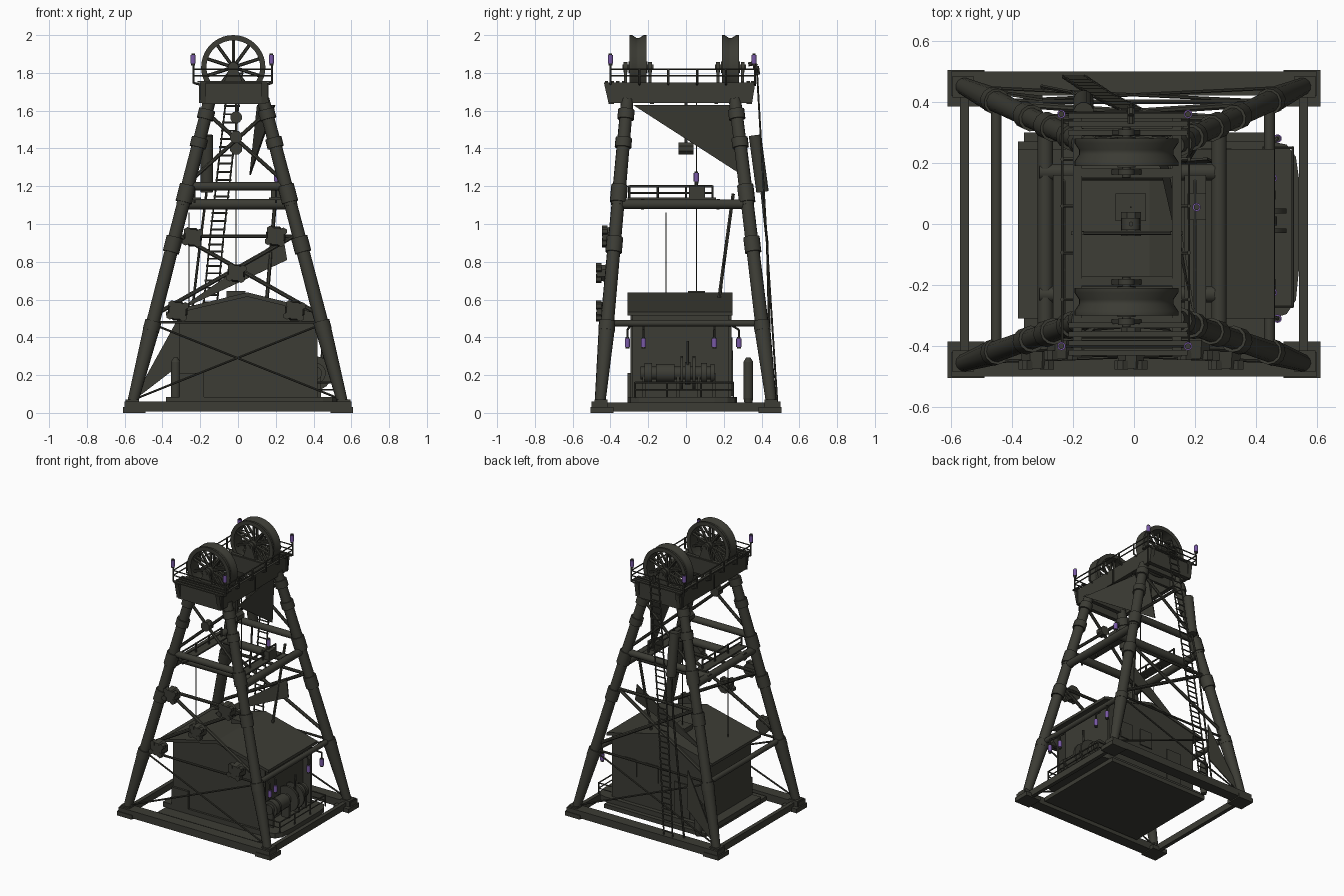
import bpy, bmesh, math
from mathutils import Vector

if "Cube" in bpy.data.objects:
    bpy.data.objects.remove(bpy.data.objects["Cube"])


def material(name, col):
    m = bpy.data.materials.new(name)
    m.diffuse_color = (*col, 1)
    m.use_nodes = True
    m.node_tree.nodes["Principled BSDF"].inputs["Base Color"].default_value = m.diffuse_color
    return m


IRON = material("dark olive iron", (0.045, 0.045, 0.035))
LAMP = material("violet lamp glass", (0.19, 0.10, 0.38))


def mesh(name, verts, faces, mat=IRON, smooth=False):
    me = bpy.data.meshes.new(name)
    me.from_pydata(verts, [], faces)
    bm = bmesh.new()
    bm.from_mesh(me)
    bmesh.ops.recalc_face_normals(bm, faces=bm.faces)
    bm.to_mesh(me)
    bm.free()
    me.materials.append(mat)
    ob = bpy.data.objects.new(name, me)
    bpy.context.collection.objects.link(ob)
    if smooth:
        bpy.ops.object.select_all(action='DESELECT')
        ob.select_set(True)
        bpy.context.view_layer.objects.active = ob
        bpy.ops.object.shade_smooth_by_angle(angle=math.radians(40))
    return ob


def box(name, x0, x1, y0, y1, z0, z1, mat=IRON):
    v = [(x, y, z) for x in (x0, x1) for y in (y0, y1) for z in (z0, z1)]
    return mesh(name, v, [(0, 1, 3, 2), (4, 6, 7, 5), (0, 4, 5, 1), (2, 3, 7, 6), (0, 2, 6, 4), (1, 5, 7, 3)], mat)


def tube(name, a, b, r, r2=None, n=12, mat=IRON):
    """Round bar between two points, optionally tapered."""
    a, b = Vector(a), Vector(b)
    q = (b - a).to_track_quat('Z', 'Y')
    r2 = r if r2 is None else r2
    v = []
    for p, rad in ((a, r), (b, r2)):
        for i in range(n):
            t = 2 * math.pi * (i + .5) / n
            v.append(p + q @ Vector((math.cos(t) * rad, math.sin(t) * rad, 0)))
    f = [(i, (i + 1) % n, n + (i + 1) % n, n + i) for i in range(n)]
    f += [tuple(range(n)), tuple(range(n, 2 * n))]
    return mesh(name, v, f, mat, n >= 10)


def path(name, pts, r, n=6):
    for a, b in zip(pts, pts[1:]):
        tube(name, a, b, r, n=n)


def extrude(name, pts, axis, lo, hi):
    """Extrude a closed 2D outline along an axis (0=x, 1=y, 2=z)."""
    n = len(pts)
    v = []
    for w in (lo, hi):
        for p in pts:
            c = list(p)
            c.insert(axis, w)
            v.append(c)
    f = [(i, (i + 1) % n, n + (i + 1) % n, n + i) for i in range(n)]
    return mesh(name, v, f + [tuple(range(n)), tuple(range(n, 2 * n))])


def leg(sx, sy, z):
    x = -.572 + .255 * z if sx < 0 else .568 - .262 * z
    y = -.46 + .09 * z if sy < 0 else .458 - .12 * z
    return Vector((x, y, z))


def lamp(x, y, z):
    tube("lamp", (x, y, z), (x, y, z + .045), .014, n=10, mat=LAMP)
    tube("lamp_cap", (x, y, z + .045), (x, y, z + .052), .01, n=8)
    tube("lamp_base", (x, y, z - .01), (x, y, z), .011, n=8)


# Base frame: sole beams, side ties, corner shoes
for s in (-1, 1):
    box("sole_beam", -.6, .6, *sorted((s * .42, s * .5)), .008, .06)
    box("side_tie", s * .555 - .014, s * .555 + .014, -.45, .45, .008, .055)
    for t in (-1, 1):
        box("corner_shoe", s * .55 - .06, s * .55 + .06, t * .445 - .06, t * .445 + .06, 0, .03)
        box("shoe_block", s * .56 - .035, s * .56 + .035, t * .45 - .035, t * .45 + .035, .03, .07)

# Four battered legs with collars
for sx in (-1, 1):
    for sy in (-1, 1):
        tube("leg_lower", leg(sx, sy, .04), leg(sx, sy, .48), .028, .044)
        tube("leg_middle", leg(sx, sy, .48), leg(sx, sy, 1.12), .036, .034)
        tube("leg_upper", leg(sx, sy, 1.1), leg(sx, sy, 1.66), .036, .033)
        for z, h in ((.46, .05), (.89, .08), (1.16, .09), (1.43, .05), (1.58, .05)):
            tube("leg_collar", leg(sx, sy, z - h / 2), leg(sx, sy, z + h / 2), .044)

# Side ties and cross tubes
for sx in (-1, 1):
    tube("side_tube_low", leg(sx, -1, .475), leg(sx, 1, .475), .018)
    tube("side_tube_mid", leg(sx, -1, 1.105), leg(sx, 1, 1.105), .026)
for sy in (-1, 1):
    tube("face_tube", leg(-1, sy, 1.2), leg(1, sy, 1.2), .024)
    tube("face_tie_low", leg(-1, sy, .48), leg(1, sy, .48), .008, n=8)
    tube("face_tie_high", leg(-1, sy, .935), leg(1, sy, .935), .011, n=8)
    # crossed braces on front and back faces
    for z0, z1, r in ((.07, .47, .006), (.52, .95, .012), (1.22, 1.59, .011)):
        for s in (-1, 1):
            tube("brace", leg(s, sy, z0), leg(-s, sy, z1), r, n=8)
for y in (-.23, .17):
    tube("deck_bearer", (-.31, y, 1.105), (.265, y, 1.105), .028)

# Bolted joint plates on the front
for x, y, z, r in ((-.24, -.43, .93, .052), (.2, -.43, .935, .056), (-.01, -.462, .74, .05),
                   (-.32, -.462, .54, .056), (.3, -.462, .54, .056)):
    tube("joint_plate", (x, y + .05, z), (x, y - .012, z), r, r * .85, n=8)
    for k in range(4):
        t = math.pi * (k / 2 + .2)
        tube("joint_lug", (x + r * .9 * math.cos(t), y + .015, z + r * .8 * math.sin(t)),
             (x + r * .9 * math.cos(t), y - .015, z + r * .8 * math.sin(t)), .02, n=6)
tube("upper_joint", (-.01, -.36, 1.46), (-.01, -.31, 1.46), .035, n=8)
tube("hanging_block", (-.01, -.04, 1.40), (-.01, .04, 1.40), .035, n=8)
tube("pulley_block", (-.01, -.02, 1.565), (-.01, .02, 1.565), .032, n=10)
path("block_hanger", [(-.01, 0, 1.38), (-.01, 0, 1.66)], .008)

# Broad sheet plates
for pts in ([(.19, -.28, 1.63), (.1, .26, 1.63), (.06, .295, 1.26)],
            [(-.34, .17, .53), (.24, .21, .93), (.26, .2, .81)],
            [(-.56, .45, .06), (-.3, .41, .53), (-.3, .42, .26)]):
    p = mesh("sheet_plate", pts, [(0, 1, 2)])
    m = p.modifiers.new("thickness", 'SOLIDIFY')
    m.thickness = .008
path("stay_bar", [(.15, .17, .57), (.2, .25, 1.16)], .01)

# Winding house with gable roof
extrude("house", [(-.31, .08), (.36, .08), (.36, .53), (.05, .61), (-.31, .53)], 1, -.28, .23)
for y in (-.295, .225):
    extrude("gable_wall", [(-.31, .08), (.42, .08), (.42, .53), (.05, .62), (-.31, .53)], 1, y, y + .015)
extrude("roof", [(-.38, .515), (.05, .615), (.46, .515), (.46, .535), (.05, .638), (-.38, .535)], 1, -.31, .245)
box("roof_hatch", -.06, .04, .01, .1, .6, .645)
box("front_locker", -.31, -.18, -.31, -.29, .08, .21)
box("back_door", -.2, -.08, .24, .248, .09, .33)
for x in (.05, .22):
    box("back_window", x, x + .1, .24, .247, .28, .4)

# House slab with rounded outer end
rounded = [(-.38, -.31), (.45, -.31), (.5, -.295), (.53, -.25), (.54, -.15), (.54, .15), (.53, .22), (.5, .26), (.45, .27), (-.38, .27)]
extrude("house_slab", rounded, 2, .05, .085)
box("slab_foundation", -.36, .44, -.4, .3, .02, .05)
for y in (-.27, -.1, .08, .25):
    tube("walkway_post", (.52, y, .08), (.52, y, .16), .005, n=6)
path("walkway_rail", [(.42, -.27, .16), (.52, -.27, .16), (.52, .25, .16), (.42, .25, .16)], .005)
path("walkway_rail", [(.42, -.27, .122), (.52, -.27, .122), (.52, .25, .122), (.42, .25, .122)], .004)

# Winch
tube("winch_drum", (.41, -.24, .21), (.41, .15, .21), .035, n=16)
for y, w, r in ((-.22, .04, .055), (-.16, .1, .05), (-.03, .015, .09), (-.005, .03, .06), (.035, .015, .09), (.08, .03, .055), (.13, .02, .05)):
    tube("winch_flange", (.41, y, .21), (.41, y + w, .21), r, n=18)
for y in (-.23, -.05, .06, .14):
    box("winch_stand", .38, .44, y, y + .015, .08, .21)
path("brake_lever", [(.44, .01, .2), (.45, .01, .38)], .008)

# Vertical tank by the back left leg
tube("tank", (-.33, .33, .08), (-.33, .33, .27), .026, n=14)
tube("tank_top", (-.33, .33, .27), (-.33, .33, .292), .026, .012, n=14)
tube("tank_foot", (-.33, .33, .04), (-.33, .33, .08), .018, .026, n=14)

# Middle landing: rails, motor, ropes
for x in (-.23, .2):
    path("landing_rail", [(x, -.3, 1.2), (x, .14, 1.2)], .006)
    path("landing_rail", [(x, -.3, 1.165), (x, .14, 1.165)], .005)
    for y in (-.3, -.15, 0, .14):
        tube("landing_post", (x, y, 1.11), (x, y, 1.205), .006, n=6)
    box("landing_plank", x - .035, x + .035, -.31, .16, 1.13, 1.14)
box("landing_motor", .175, .235, .015, .1, 1.13, 1.2)
tube("hoist_rope", (-.26, -.105, .55), (-.26, -.105, 1.06), .003, n=5)
tube("hoist_rope", (-.01, .055, .6), (-.01, .055, 1.65), .003, n=5)

# Head deck: tapered girders, end beams
prof = [(-.435, 1.75), (-.41, 1.64), (.35, 1.64), (.367, 1.75)]
for x in (-.2, .125):
    extrude("head_girder", prof, 0, x, x + .03)
    for y in (-.4, -.03, .33):
        box("girder_rib", x - .006, x + .036, y - .006, y + .006, 1.64, 1.74)
for y0, y1 in ((-.41, -.38), (-.32, -.29), (-.19, -.17), (.15, .17), (.25, .28), (.32, .35)):
    box("head_cross_beam", -.19, .145, y0, y1, 1.635, 1.745)
for y in (-.43, -.4, -.37, -.34, .29, .32, .345):
    box("deck_slat", -.215, .175, y, y + .018, 1.75, 1.758)
tube("deck_rod", (-.18, -.03, 1.7), (.14, -.03, 1.7), .007, n=8)

# Head deck railing and lamps
for z in (1.785, 1.82):
    path("head_rail", [(-.235, -.4, z), (.18, -.4, z), (.18, .365, z), (-.235, .365, z), (-.235, -.4, z)], .0045)
for x in (-.235, .18):
    for i in range(6):
        y = -.4 + .153 * i
        tube("head_post", (x, y, 1.745), (x, y, 1.824), .006, n=6)
        tube("rail_bracket", (x, y, 1.747), (-.19 if x < 0 else .14, y, 1.735), .006, n=6)
    for y in (-.4, .36):
        tube("lamp_pole", (x, y, 1.82), (x, y, 1.845), .006, n=6)
        lamp(x - .003, y, 1.85)
lamp(.205, .055, 1.225)
tube("lamp_pole", (.205, .055, 1.19), (.205, .055, 1.22), .01, n=8)
for x, y in ((.47, -.31), (.455, -.225), (.455, .15), (.47, .28)):
    lamp(x, y, .35)
    path("lamp_arm", [(x, y, .4), (x, y, .44), (.42, max(-.29, min(y, .23)), .47)], .006)

# Sheave wheels: grooved rim, spokes, hub, bearings
CX, CZ = -.025, 1.83
for cy in (-.255, .235):
    ring = [(.142, -.045), (.17, -.045), (.17, -.03), (.155, -.008), (.155, .008), (.17, .03), (.17, .045), (.142, .045)]
    n, m = 40, len(ring)
    v = [(CX + r * math.cos(2 * math.pi * i / n), cy + w, CZ + r * math.sin(2 * math.pi * i / n)) for i in range(n) for r, w in ring]
    f = [(i * m + j, i * m + (j + 1) % m, (i + 1) % n * m + (j + 1) % m, (i + 1) % n * m + j) for i in range(n) for j in range(m)]
    mesh("sheave_rim", v, f, smooth=True)
    for k in range(10):
        t = 2 * math.pi * (k + .5) / 10
        c, s = math.cos(t), math.sin(t)
        for w in (-.022, .022):
            tube("sheave_spoke", (CX + .02 * c, cy + w, CZ + .02 * s), (CX + .147 * c, cy + w * .7, CZ + .147 * s), .009, n=6)
    tube("sheave_hub", (CX, cy - .05, CZ), (CX, cy + .05, CZ), .03, n=16)
    tube("sheave_axle", (CX, cy - .082, CZ), (CX, cy + .082, CZ), .014)
    for s in (-1, 1):
        tube("bearing", (CX, cy + s * .055, CZ), (CX, cy + s * .075, CZ), .028)
        extrude("bearing_stand", [(CX - .05, 1.745), (CX + .05, 1.745), (CX + .02, CZ), (CX - .02, CZ)], 1, cy + s * .065 - .008, cy + s * .065 + .008)
        box("bearing_beam", -.19, .145, cy + s * .065 - .012, cy + s * .065 + .012, 1.72, 1.748)

# Back ladder: two flights of rails and rungs
W = Vector((.035, 0, 0))
for a, b, count in (((-.2, .485, .03), (-.11, .425, .95), 24), ((-.11, .425, .95), (-.01, .375, 1.82), 20)):
    a, b = Vector(a), Vector(b)
    for s in (-1, 1):
        tube("ladder_rail", a + W * s, b + W * s, .005, n=6)
    for i in range(count):
        p = a.lerp(b, (i + .5) / count)
        tube("ladder_rung", p - W * 1.2, p + W * 1.2, .005, n=6)
path("ladder_hoop", [(-.01, .33, 1.845), (-.01, .355, 1.85), (-.01, .375, 1.835), (-.01, .382, 1.79)], .012, 8)
# Canister and pipe beside the ladder
tube("canister", (-.165, .405, 1.17), (-.165, .365, 1.47), .034, n=12)
path("canister_pipe", [(-.165, .4, 1.18), (-.2, .43, .9), (-.3, .45, .06)], .007)
